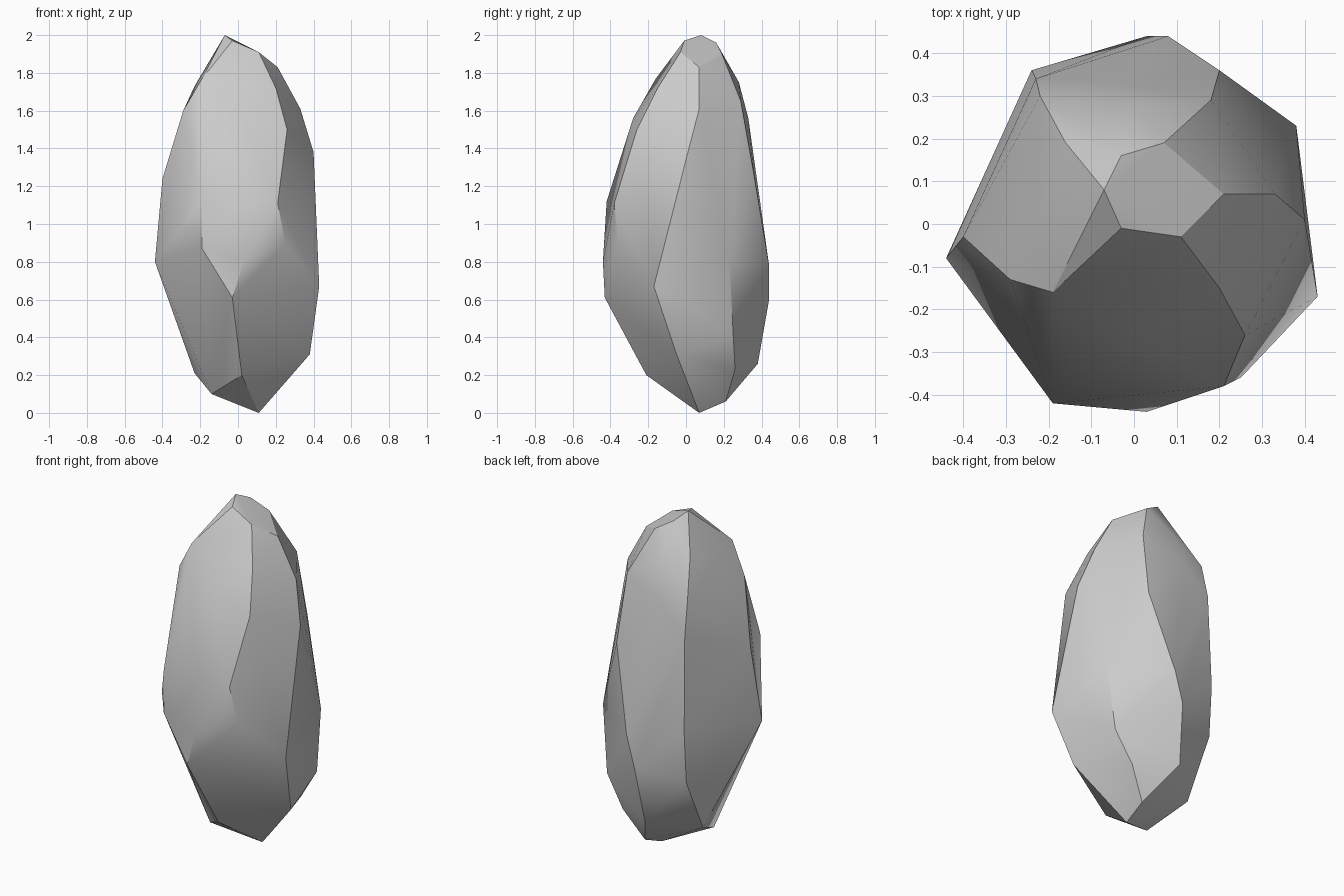
import bpy
import bmesh
import math

# Remove the default cube only
default_cube = bpy.data.objects.get("Cube")
if default_cube:
    bpy.data.objects.remove(default_cube, do_unlink=True)


def make_material(name, colour):
    """Create a plain matte material with one flat colour."""
    material = bpy.data.materials.new(name)
    material.use_nodes = True
    material.diffuse_color = colour
    shader = next(node for node in material.node_tree.nodes
                  if node.type == 'BSDF_PRINCIPLED')
    shader.inputs["Base Color"].default_value = colour
    shader.inputs["Roughness"].default_value = 0.9
    return material


def make_faceted_stone(name, corner_groups, material, merge_angle, sharp_angle):
    """Wrap a tight skin around the chipped corners to form one solid stone."""
    bm = bmesh.new()
    for group in corner_groups:
        for corner in group:
            bm.verts.new(corner)
    bmesh.ops.convex_hull(bm, input=list(bm.verts))

    # Drop corners that ended up inside the skin
    loose = [vert for vert in bm.verts if not vert.link_faces]
    bmesh.ops.delete(bm, geom=loose, context='VERTS')

    # Join nearly flat triangles into broad chipped facets
    bmesh.ops.dissolve_limit(bm, angle_limit=merge_angle,
                             verts=list(bm.verts), edges=list(bm.edges))
    bmesh.ops.recalc_face_normals(bm, faces=list(bm.faces))

    mesh = bpy.data.meshes.new(name)
    bm.to_mesh(mesh)
    bm.free()
    mesh.materials.append(material)
    stone = bpy.data.objects.new(name, mesh)
    bpy.context.collection.objects.link(stone)

    # Soft shading inside facets, crisp ridges between them
    bpy.ops.object.select_all(action='DESELECT')
    stone.select_set(True)
    bpy.context.view_layer.objects.active = stone
    bpy.ops.object.shade_smooth_by_angle(angle=sharp_angle)
    return stone


# Crown: small tilted facet at the tip
crown = [
    (-.07, .08, 2), (-.03, -.01, 1.97), (-.03, .16, 1.96),
    (.11, -.03, 1.91), (.07, .19, 1.9), (.21, .07, 1.83),
]

# Shoulders: sloping facets below the tip
shoulders = [
    (-.19, -.16, 1.77), (-.23, -.01, 1.73), (-.16, .19, 1.8),
    (-.01, .28, 1.75), (.18, .29, 1.65), (.2, -.15, 1.72),
    (.33, .07, 1.61), (-.29, -.13, 1.6), (.03, -.28, 1.56),
    (-.22, .3, 1.6), (-.05, .33, 1.56), (.26, -.26, 1.5),
    (-.13, -.31, 1.46),
]

# Flanks: long upright facets around the widest part
flanks = [
    (.4, .01, 1.38), (-.4, -.03, 1.24), (.2, .36, 1.26),
    (-.23, .34, 1.4), (-.19, -.42, 1.12), (.21, -.38, 1.11),
    (.25, -.36, .9), (-.19, -.42, .87), (-.44, -.08, .8),
    (.38, .23, .8), (.08, .44, .78), (-.24, .36, .84),
    (.03, -.44, .8), (.43, -.17, .67),
]

# Foot: tapering facets down to the blunt point
foot = [
    (-.03, -.43, .61), (.03, .44, .6), (-.24, .34, .54),
    (.34, .25, .41), (.38, -.05, .31), (0, .38, .26),
    (.23, .26, .23), (-.23, .17, .21), (.02, -.21, .2),
    (-.14, -.06, .1), (.12, .21, .06), (.11, .07, 0),
]

stone_grey = make_material("stone grey", (0.6, 0.6, 0.6, 1))
make_faceted_stone("tall_rock", [crown, shoulders, flanks, foot], stone_grey,
                   merge_angle=math.radians(4), sharp_angle=math.radians(30))
